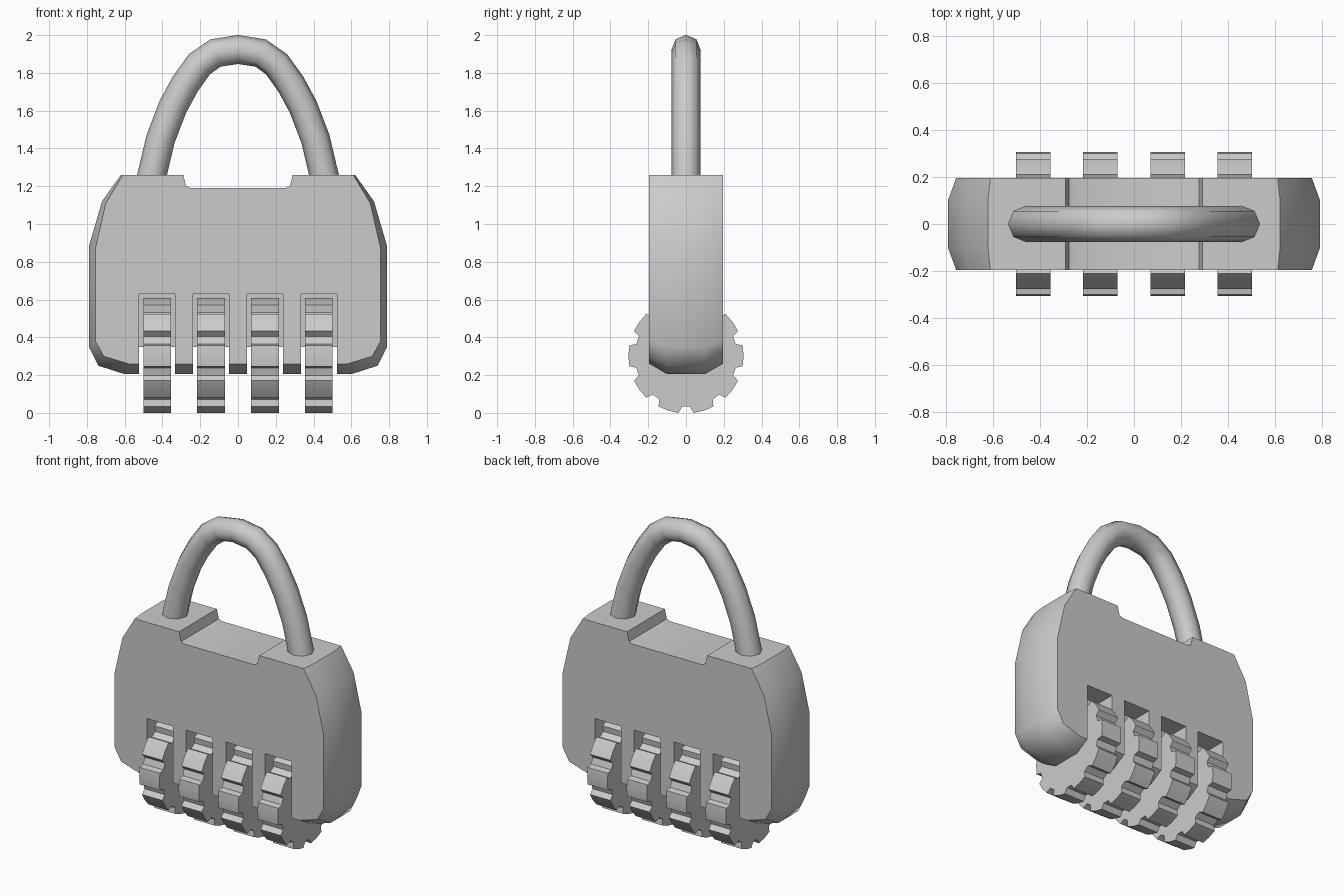
import bpy, bmesh
from math import sin, cos, radians

if "Cube" in bpy.data.objects:
    bpy.data.objects.remove(bpy.data.objects["Cube"])


def loft(name, rings, smooth=None):
    """Join equal-length closed rings of points and cap both ends."""
    bm = bmesh.new()
    loops = [[bm.verts.new(p) for p in ring] for ring in rings]
    n = len(loops[0])
    for a, b in zip(loops, loops[1:]):
        for i in range(n):
            j = (i + 1) % n
            bm.faces.new((a[i], a[j], b[j], b[i]))
    bm.faces.new(loops[0])
    bm.faces.new(loops[-1])
    bmesh.ops.recalc_face_normals(bm, faces=bm.faces)
    me = bpy.data.meshes.new(name)
    bm.to_mesh(me)
    bm.free()
    ob = bpy.data.objects.new(name, me)
    bpy.context.collection.objects.link(ob)
    if smooth:
        shade(ob, smooth)
    return ob


def shade(ob, angle):
    bpy.ops.object.select_all(action='DESELECT')
    ob.select_set(True)
    bpy.context.view_layer.objects.active = ob
    bpy.ops.object.shade_smooth_by_angle(angle=radians(angle))


def mirror(half):
    return half + [(-x, z) for x, z in reversed(half)]


# Lock body: front outline with a slimmer outline on the front and back faces
dip = [(0.25, 1.19), (0.275, 1.20), (0.29, 1.26)]
outer = mirror(dip + [(0.62, 1.26), (0.72, 1.12), (0.79, 0.88),
                      (0.79, 0.35), (0.74, 0.25), (0.60, 0.205)])
inner = mirror(dip + [(0.61, 1.26), (0.70, 1.11), (0.755, 0.87),
                      (0.755, 0.38), (0.71, 0.30), (0.58, 0.26)])
body = loft("lock_body", [[(x, y, z) for x, z in o] for o, y in
                          ((inner, -0.195), (outer, -0.1), (outer, 0.1), (inner, 0.195))])

# Wheel slots, with a thin dividing wall left in the middle of each
wheel_x = (-0.428, -0.143, 0.143, 0.428)
slot = [(-0.3, 0.1), (-0.3, 0.63), (-0.03, 0.63), (-0.02, 0.35),
        (0.02, 0.35), (0.03, 0.63), (0.3, 0.63), (0.3, 0.1)]
for x in wheel_x:
    cutter = loft("slot_cutter", [[(x + s, y, z) for y, z in slot] for s in (-0.095, 0.095)])
    cutter.hide_render = True
    mod = body.modifiers.new("slot", 'BOOLEAN')
    mod.operation = 'DIFFERENCE'
    mod.solver = 'EXACT'
    mod.object = cutter
    bpy.context.view_layer.objects.active = body
    bpy.ops.object.modifier_apply(modifier=mod.name)
    bpy.data.objects.remove(cutter)
shade(body, 40)

# Notched number wheels, ten notches each
gear = []
for k in range(10):
    for a, r in ((-7.5, 0.305), (-4.5, 0.27), (4.5, 0.27), (7.5, 0.305), (18, 0.305)):
        t = radians(36 * k + a)
        gear.append((r * sin(t), 0.302 - r * cos(t)))
for i, x in enumerate(wheel_x):
    loft(f"number_wheel_{i + 1}",
         [[(x + s, y, z) for y, z in gear] for s in (-0.073, 0.073)], 60)

# Shackle: eight-sided tube along an arch
half = [(0.475, 1.17), (0.455, 1.26), (0.41, 1.45), (0.345, 1.62),
        (0.28, 1.74), (0.205, 1.845), (0.12, 1.905)]
path = half + [(0, 1.924)] + [(-x, z) for x, z in reversed(half)]
rings = []
for i, (x, z) in enumerate(path):
    p, q = path[max(i - 1, 0)], path[min(i + 1, len(path) - 1)]
    dx, dz = q[0] - p[0], q[1] - p[1]
    d = (dx * dx + dz * dz) ** 0.5
    nx, nz = -dz / d, dx / d
    ring = []
    for k in range(8):
        c, s = 0.077 * cos(radians(45 * k)), 0.077 * sin(radians(45 * k))
        ring.append((x + nx * c, s, z + nz * c))
    rings.append(ring)
loft("shackle", rings, 60)
